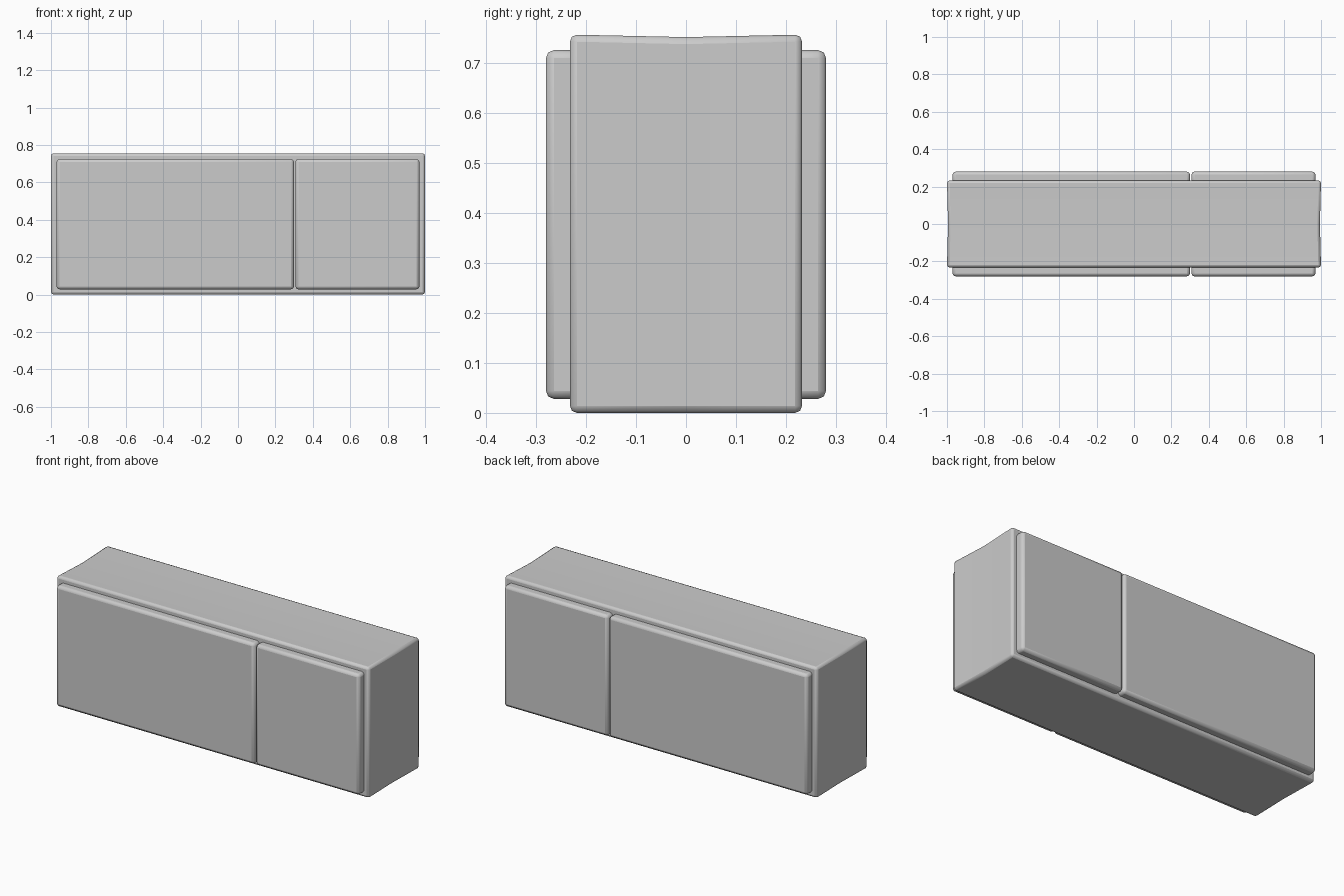
import bpy, bmesh
from mathutils import Vector

if "Cube" in bpy.data.objects:
    bpy.data.objects.remove(bpy.data.objects["Cube"])


def block(name, lo, hi, bevel, sag=0.0, pinch=0.0):
    """Rounded box between two corners; sag/pinch make its top/ends slightly concave."""
    lo, hi = Vector(lo), Vector(hi)
    size, mid = hi - lo, (lo + hi) / 2
    bm = bmesh.new()
    bmesh.ops.create_cube(bm, size=1)
    for v in bm.verts:
        v.co = mid + Vector(a * b for a, b in zip(v.co, size))
    if sag or pinch:
        cut = bmesh.ops.bisect_plane(bm, geom=bm.verts[:] + bm.edges[:] + bm.faces[:],
                                     plane_co=mid, plane_no=(0, 1, 0))
        for v in [g for g in cut["geom_cut"] if isinstance(g, bmesh.types.BMVert)]:
            v.co.x -= pinch if v.co.x > 0 else -pinch
            if v.co.z > mid.z:
                v.co.z -= sag
    mesh = bpy.data.meshes.new(name)
    bm.to_mesh(mesh)
    bm.free()
    obj = bpy.data.objects.new(name, mesh)
    bpy.context.collection.objects.link(obj)
    mod = obj.modifiers.new("rounded_edges", "BEVEL")
    mod.width = bevel
    mod.segments = 2
    mod.limit_method = "ANGLE"
    bpy.ops.object.select_all(action="DESELECT")
    obj.select_set(True)
    bpy.context.view_layer.objects.active = obj
    bpy.ops.object.shade_smooth_by_angle()
    return obj


# Main body with a faintly dished top and ends
block("main_body", (-1, -0.232, 0), (1, 0.232, 0.756), 0.014, sag=0.005, pinch=0.006)

# Raised wide and narrow panels on the front and back
for side, s in (("front", -1), ("back", 1)):
    for kind, x0, x1 in (("wide", -0.97, 0.299), ("narrow", 0.307, 0.97)):
        y0, y1 = sorted((s * 0.2, s * 0.28))
        block(f"{side}_{kind}_panel", (x0, y0, 0.028), (x1, y1, 0.725), 0.016)
